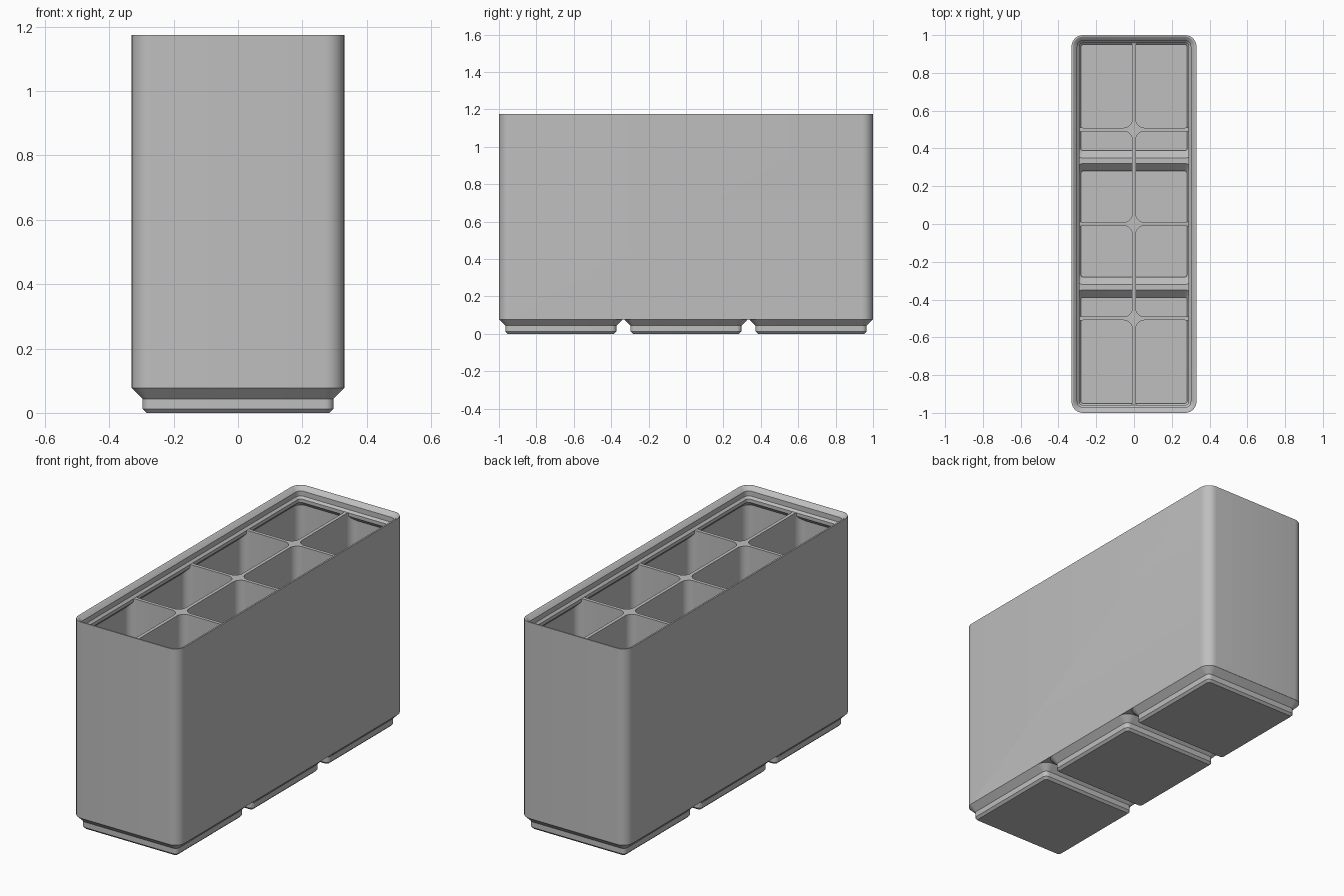
import bpy, bmesh, math

old = bpy.data.objects.get("Cube")
if old:
    bpy.data.objects.remove(old, do_unlink=True)

HX, HY, R = 0.3305, 1.0, 0.06       # outer half sizes and corner radius
PITCH = 0.669                       # spacing of the feet
FOOT_TOP, RIM, DIVIDER_TOP = 0.077, 1.175, 1.1155
WALL, DIV = 0.015, 0.0095           # wall thickness, half divider thickness

grey = bpy.data.materials.new("light grey plastic")
grey.use_nodes = True
colour = (0.52, 0.52, 0.52, 1)
grey.diffuse_color = colour
grey.node_tree.nodes["Principled BSDF"].inputs["Base Color"].default_value = colour


def rounded_rect(hx, hy, r, cx=0, cy=0, steps=8):
    pts = []
    for i, (sx, sy) in enumerate([(1, 1), (-1, 1), (-1, -1), (1, -1)]):
        for k in range(steps + 1):
            a = math.pi / 2 * (i + k / steps)
            pts.append((cx + sx * (hx - r) + r * math.cos(a),
                        cy + sy * (hy - r) + r * math.sin(a)))
    return pts


def loft(bm, rings):
    """Closed solid through (z, outline) rings, bottom to top."""
    loops = [[bm.verts.new((x, y, z)) for x, y in pts] for z, pts in rings]
    n = len(loops[0])
    bm.faces.new(loops[0][::-1])
    bm.faces.new(loops[-1])
    for low, high in zip(loops, loops[1:]):
        for i in range(n):
            j = (i + 1) % n
            bm.faces.new((low[i], low[j], high[j], high[i]))


def solid(name, *ring_sets):
    bm = bmesh.new()
    for rings in ring_sets:
        loft(bm, rings)
    me = bpy.data.meshes.new(name)
    bm.to_mesh(me)
    bm.free()
    me.materials.append(grey)
    ob = bpy.data.objects.new(name, me)
    bpy.context.collection.objects.link(ob)
    return ob


def combine(target, tool, operation):
    """Apply a boolean and discard the tool."""
    mod = target.modifiers.new(operation, 'BOOLEAN')
    mod.object, mod.operation, mod.solver = tool, operation, 'EXACT'
    bpy.context.view_layer.objects.active = target
    bpy.ops.object.modifier_apply(modifier=mod.name)
    bpy.data.objects.remove(tool, do_unlink=True)


def inset(d):
    return rounded_rect(HX - d, HY - d, max(R - d, 0.01))


def square(h, cy, r):
    return rounded_rect(h, h, r, 0, cy)


centres = [-PITCH, 0, PITCH]

# Outer body and the three stepped feet
holder = solid("storage_bin", [(FOOT_TOP, inset(0)), (RIM, inset(0))])
feet = solid("feet", *[[
    (0, square(0.284, c, 0.013)),
    (0.0125, square(0.2965, c, 0.0255)),
    (0.043, square(0.2965, c, 0.0255)),
    (FOOT_TOP, square(HX, c, R)),
    (0.083, square(HX - 0.006, c, R - 0.006))] for c in centres])
combine(holder, feet, 'UNION')

# Hollow: room under the lip, plus a pocket sunk into each foot
hollow = solid("hollow", [
    (0.088, inset(-0.01)),
    (1.045, inset(-0.01)),
    (1.0965, inset(0.0415)),
    (DIVIDER_TOP + 0.002, inset(0.0415))])
pockets = solid("pockets", *[[
    (0.02, square(0.281, c, 0.014)),
    (0.049, square(0.281, c, 0.014)),
    (0.092, square(0.324, c, 0.057))] for c in centres])
combine(hollow, pockets, 'UNION')

# Eight round-cornered compartments limit the hollow and leave the dividers
edges = [-HY + WALL - DIV, -0.5, 0, 0.5, HY - WALL + DIV]
cell_hx = (HX - WALL - DIV) / 2
cells = []
for y0, y1 in zip(edges, edges[1:]):
    for side in (-1, 1):
        outline = rounded_rect(cell_hx, (y1 - y0) / 2 - DIV, 0.045,
                               side * (DIV + cell_hx), (y0 + y1) / 2)
        cells.append([(0.01, outline), (1.14, outline)])
combine(hollow, solid("compartments", *cells), 'INTERSECT')
combine(holder, hollow, 'DIFFERENCE')

# Stepped stacking lip above the dividers
lip = solid("lip_cut", [
    (DIVIDER_TOP, inset(0.0415)),
    (1.127, inset(0.03)),
    (1.155, inset(0.03)),
    (RIM - 0.003, inset(0.013)),
    (RIM, inset(0.008)),
    (RIM + 0.02, inset(0.008))])
combine(holder, lip, 'DIFFERENCE')

# Smooth corners, crisp steps
bpy.ops.object.select_all(action='DESELECT')
holder.select_set(True)
bpy.context.view_layer.objects.active = holder
bpy.ops.object.shade_smooth_by_angle(angle=math.radians(25))
